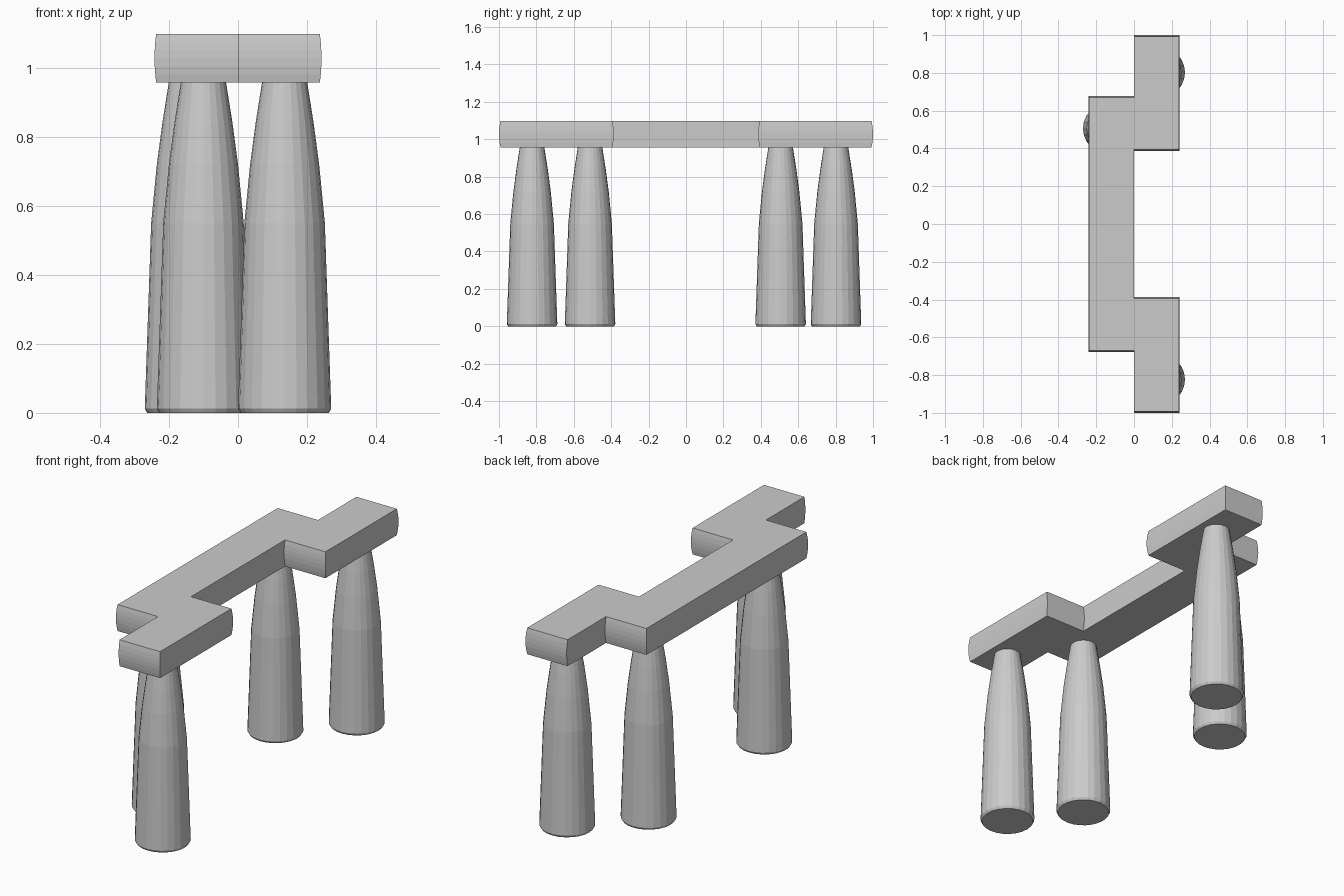
import bpy
import math

if "Cube" in bpy.data.objects:
    bpy.data.objects.remove(bpy.data.objects["Cube"])


def add_object(name, verts, faces):
    mesh = bpy.data.meshes.new(name)
    mesh.from_pydata(verts, [], faces)
    mesh.update()
    obj = bpy.data.objects.new(name, mesh)
    bpy.context.collection.objects.link(obj)
    return obj


def loft(name, rings):
    """Skin a stack of equal-length rings and cap both ends."""
    n = len(rings[0])
    verts = [v for ring in rings for v in ring]
    faces = [(r * n + i, r * n + (i + 1) % n,
              (r + 1) * n + (i + 1) % n, (r + 1) * n + i)
             for r in range(len(rings) - 1) for i in range(n)]
    faces.append(tuple(reversed(range(n))))
    faces.append(tuple(range((len(rings) - 1) * n, len(rings) * n)))
    return add_object(name, verts, faces)


# Stepped top slab: outline points as x, y, outward y direction
outline = [(-.237, -.67, -1), (0, -.67, -1), (0, -.992, -1), (.237, -.992, -1),
           (.237, -.394, 1), (0, -.394, 1), (0, .394, -1), (.237, .394, -1),
           (.237, .992, 1), (0, .992, 1), (0, .67, 1), (-.237, .67, 1)]
Z0, Z1, STEPS = .957, 1.097, 6
rings = []
for k in range(STEPS + 1):
    t = k / STEPS
    bulge = .008 * 4 * t * (1 - t)      # edges swell gently at mid height
    z = Z0 + (Z1 - Z0) * t
    rings.append([(x + (x / .237) * bulge * .6, y + s * bulge, z)
                  for x, y, s in outline])
loft("seat_slab", rings)

# Tapered round legs
profile = [(.128, 0), (.135, .012), (.1165, .55), (.1, .72), (.084, .84), (.065, .96)]
SIDES = 24
positions = [(.135, -.823), (-.1, -.513), (-.135, .506), (.135, .802)]
for i, (cx, cy) in enumerate(positions, 1):
    loft(f"leg_{i}", [[(cx + r * math.cos(math.tau * a / SIDES),
                        cy + r * math.sin(math.tau * a / SIDES), z)
                       for a in range(SIDES)] for r, z in profile])
